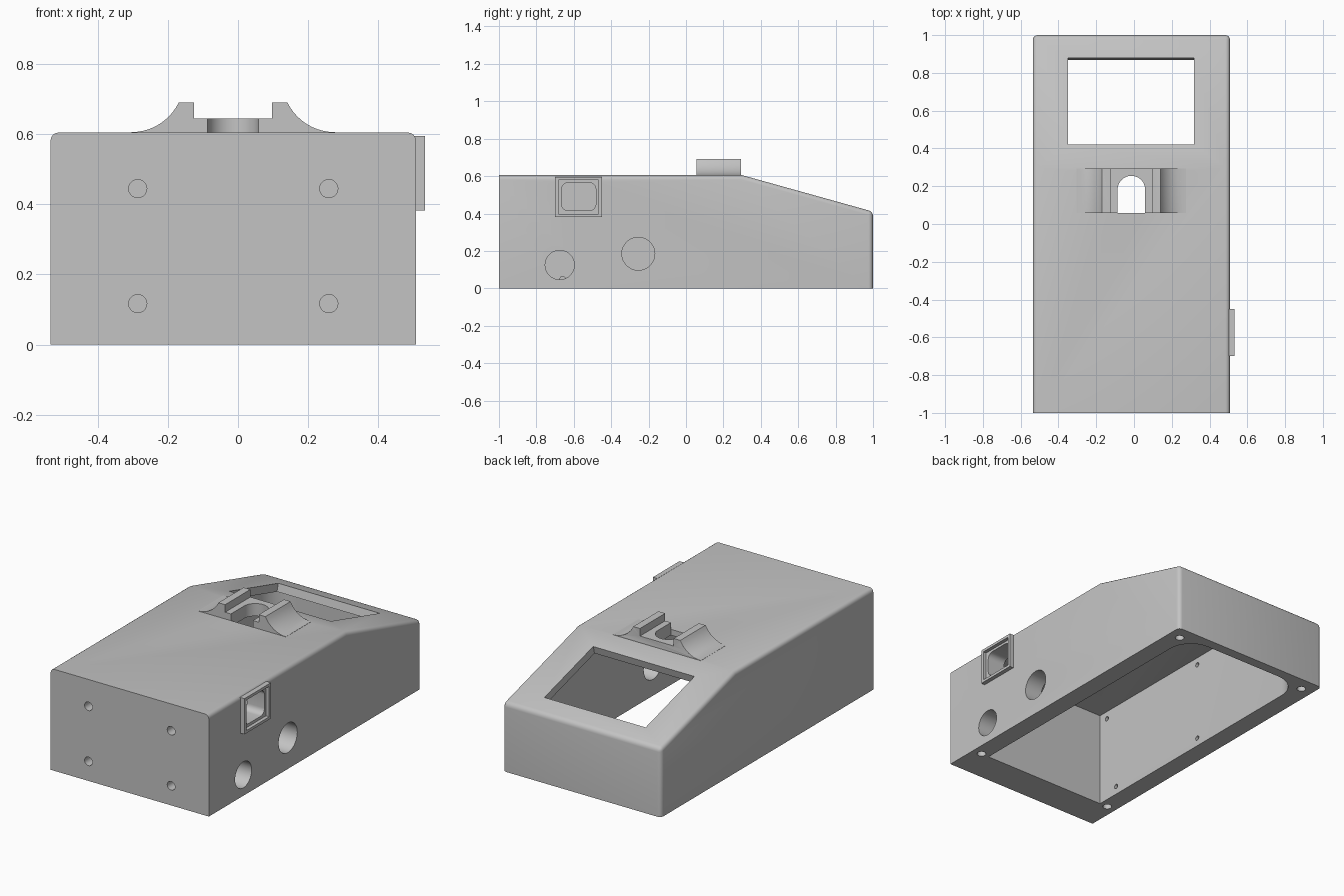
import bpy, bmesh, math
from mathutils import Vector

if "Cube" in bpy.data.objects:
    bpy.data.objects.remove(bpy.data.objects["Cube"], do_unlink=True)

grey = bpy.data.materials.new("plain_grey")
grey.use_nodes = True
GREY = (0.55, 0.55, 0.55, 1)
grey.diffuse_color = GREY
grey.node_tree.nodes["Principled BSDF"].inputs["Base Color"].default_value = GREY

MID = -0.014                                # centre line of the case
SLOPE_N = Vector((0, 0.195, 0.7)).normalized()


def to_3d(axis, p, h):
    u, v = p
    return {"x": (h, u, v), "y": (u, h, v), "z": (u, v, h)}[axis]


def prism(name, pts, axis, a, b, edit=None):
    """Closed outline swept along an axis from a to b."""
    bm = bmesh.new()
    face = bm.faces.new([bm.verts.new(to_3d(axis, p, a)) for p in pts])
    swept = bmesh.ops.extrude_face_region(bm, geom=[face])["geom"]
    shift = Vector(to_3d(axis, (0, 0), b - a))
    bmesh.ops.translate(bm, vec=shift,
                        verts=[g for g in swept if isinstance(g, bmesh.types.BMVert)])
    if edit:
        edit(bm)
    bmesh.ops.recalc_face_normals(bm, faces=bm.faces)
    mesh = bpy.data.meshes.new(name)
    bm.to_mesh(mesh)
    bm.free()
    mesh.materials.append(grey)
    ob = bpy.data.objects.new(name, mesh)
    bpy.context.collection.objects.link(ob)
    return ob


def arc(cx, cy, r, start, end, n):
    return [(cx + r * math.cos(math.radians(start + (end - start) * i / n)),
             cy + r * math.sin(math.radians(start + (end - start) * i / n)))
            for i in range(n + 1)]


def circle(cx, cy, r, n=32):
    return arc(cx, cy, r, 0, 360, n)[:-1]


def box(u0, u1, v0, v1):
    return [(u0, v0), (u1, v0), (u1, v1), (u0, v1)]


def round_box(u0, u1, v0, v1, r):
    return (arc(u0 + r, v0 + r, r, 180, 270, 6) + arc(u1 - r, v0 + r, r, 270, 360, 6)
            + arc(u1 - r, v1 - r, r, 0, 90, 6) + arc(u0 + r, v1 - r, r, 90, 180, 6))


def cut(ob, pts, axis, a, b, edit=None):
    cutter = prism("cutter", pts, axis, a, b, edit)
    cutter.hide_render = True
    mod = ob.modifiers.new("cut", "BOOLEAN")
    mod.operation, mod.solver, mod.object = "DIFFERENCE", "EXACT", cutter
    bpy.context.view_layer.objects.active = ob
    bpy.ops.object.modifier_apply(modifier=mod.name)
    bpy.data.objects.remove(cutter, do_unlink=True)


def smooth(ob):
    bpy.ops.object.select_all(action="DESELECT")
    ob.select_set(True)
    bpy.context.view_layer.objects.active = ob
    bpy.ops.object.shade_smooth_by_angle(angle=math.radians(32))


# Case: sloped profile with rounded long and rear edges
def round_case(bm):
    edges = []
    for e in bm.edges:
        m = (e.verts[0].co + e.verts[1].co) / 2
        if m.z > 0.1 and m.y > -0.9 and abs(m.y - 0.3) > 0.01:
            edges.append(e)
    bmesh.ops.bevel(bm, geom=edges, offset=0.024, segments=4, profile=0.5,
                    affect="EDGES")


case = prism("case", [(-1, 0), (1, 0), (1, 0.41), (0.3, 0.605), (-1, 0.605)],
             "x", -0.535, 0.508, round_case)


# Cavity open at the bottom, its ceiling following the slope
def slope_ceiling(bm):
    bmesh.ops.bisect_plane(bm, geom=bm.verts[:] + bm.edges[:] + bm.faces[:],
                           plane_co=(0, 0.25, 0.57), plane_no=SLOPE_N, clear_outer=True)
    bmesh.ops.holes_fill(bm, edges=[e for e in bm.edges if e.is_boundary])


R = 0.15
cavity = ([(-0.422, -0.8), (0.396, -0.8)] + arc(0.396 - R, 0.94 - R, R, 0, 90, 12)
          + arc(-0.422 + R, 0.94 - R, R, 90, 180, 12))
cut(case, cavity, "z", -0.1, 0.57, slope_ceiling)

# Display window square to the slope
top = [Vector((0, y, 0.605 - (y - 0.3) * 0.195 / 0.7)) for y in (0.42, 0.88)]
corners = [top[0] - SLOPE_N * 0.1, top[1] - SLOPE_N * 0.1,
           top[1] + SLOPE_N * 0.1, top[0] + SLOPE_N * 0.1]
cut(case, [(c.y, c.z) for c in corners], "x", -0.35, 0.318)

# Side cable holes and socket opening
cut(case, circle(-0.675, 0.125, 0.078), "x", 0.3, 0.6)
cut(case, circle(-0.255, 0.185, 0.088), "x", 0.3, 0.6)
opening = round_box(-0.665, -0.482, 0.415, 0.565, 0.035)
cut(case, opening, "x", 0.3, 0.6)

# Blind screw holes: front, underside and inner wall
for x in (-0.286, 0.259):
    for z in (0.117, 0.445):
        cut(case, circle(x, z, 0.026, 20), "y", -1.1, -0.88)
for x, y in ((-0.475, -0.8), (0.448, -0.8), (-0.46, 0.915), (0.433, 0.915)):
    cut(case, circle(x, y, 0.025, 20), "z", -0.1, 0.12)
for y, z in ((-0.66, 0.05), (-0.74, 0.525), (0.05, 0.05), (0.05, 0.525)):
    cut(case, circle(y, z, 0.014, 16), "x", -0.48, -0.4)

# Arched slot under the cradle
W = 0.073


def arch(front):
    return [(MID - W, front), (MID + W, front)] + arc(MID, 0.255 - W, W, 0, 180, 20)


cut(case, arch(0.058), "z", 0.5, 0.7)
smooth(case)

# Cradle: two flared posts joined by a raised floor
flare = arc(0.29, 0.756, 0.15, 270, 206, 10)
half = [(0.29, 0.59)] + flare + [(0.151, 0.69), (0.111, 0.69), (0.111, 0.645)]
profile = [(MID + x, z) for x, z in half] + [(MID - x, z) for x, z in reversed(half)]


def round_rear(bm):
    edges = [e for e in bm.edges if all(v.co.y > 0.29 and v.co.z > 0.608
                                        and abs(v.co.x - MID) > 0.14 for v in e.verts)]
    bmesh.ops.bevel(bm, geom=edges, offset=0.015, segments=3, profile=0.5,
                    affect="EDGES", clamp_overlap=True)


cradle = prism("cradle", profile, "y", 0.057, 0.295, round_rear)
cut(cradle, arch(0), "z", 0.5, 0.75)
smooth(cradle)

# Raised rim round the side socket
rim = prism("socket_rim", box(-0.7, -0.45, 0.382, 0.595), "x", 0.5, 0.533)
cut(rim, box(-0.683, -0.467, 0.398, 0.579), "x", 0.512, 0.6)
cut(rim, opening, "x", 0.4, 0.6)
smooth(rim)
